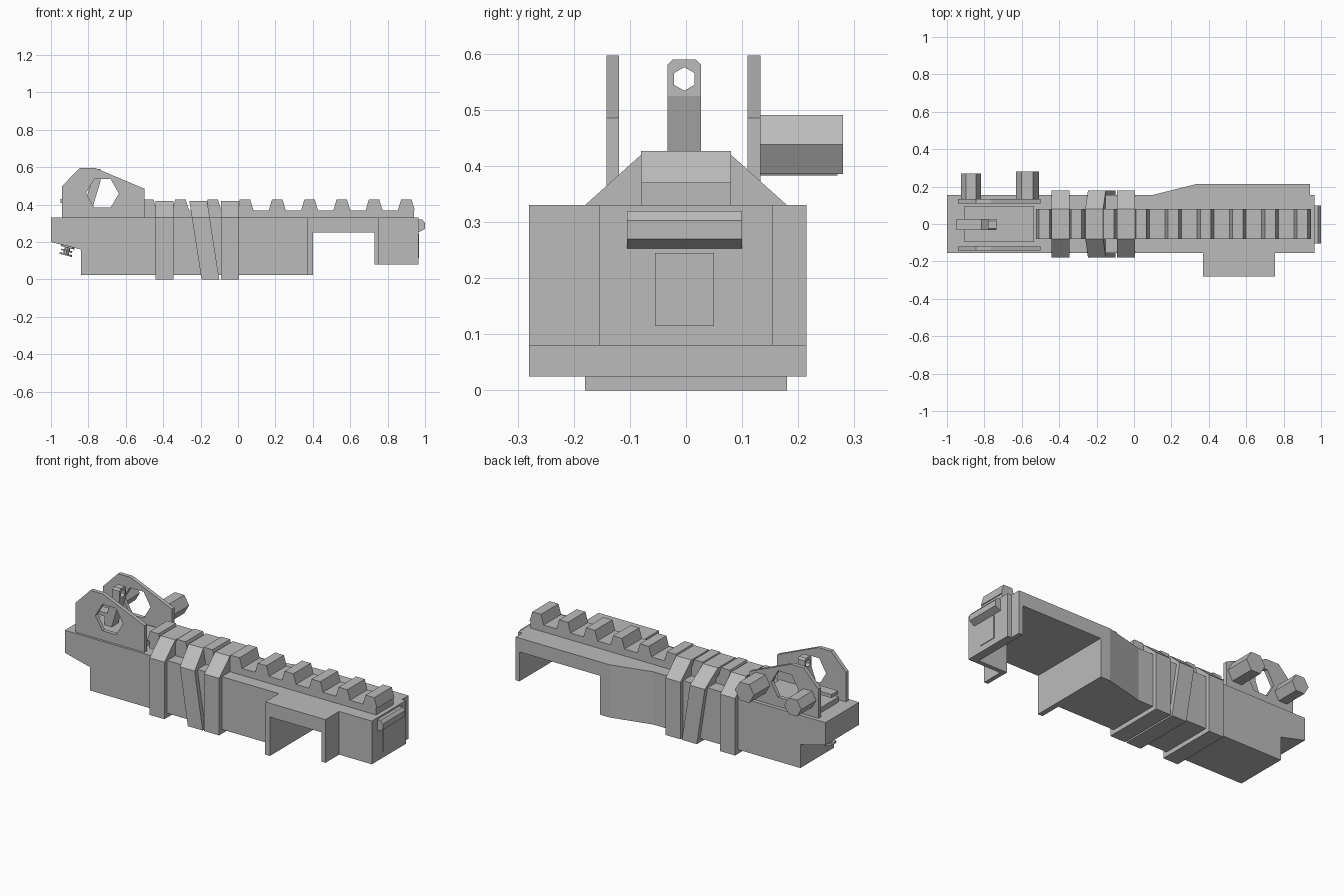
import bpy, bmesh, math
from mathutils import Vector, Matrix

old = bpy.data.objects.get("Cube")
if old:
    bpy.data.objects.remove(old)

grey = bpy.data.materials.new("plain grey")
grey.use_nodes = True
colour = (0.5, 0.5, 0.5, 1)
grey.diffuse_color = colour
grey.node_tree.nodes["Principled BSDF"].inputs["Base Color"].default_value = colour


def prism(name, outline, axis, lo, hi):
    """Extrude a 2D outline along an axis: 'y' takes (x, z), 'z' takes (x, y), 'x' takes (y, z)."""
    place = {"x": lambda a, b, t: (t, a, b),
             "y": lambda a, b, t: (a, t, b),
             "z": lambda a, b, t: (a, b, t)}[axis]
    bm = bmesh.new()
    low = bm.faces.new([bm.verts.new(place(a, b, lo)) for a, b in outline])
    new = bmesh.ops.extrude_face_region(bm, geom=[low])["geom"]
    shift = Vector(place(0, 0, hi - lo))
    bmesh.ops.translate(bm, vec=shift, verts=[v for v in new if isinstance(v, bmesh.types.BMVert)])
    bmesh.ops.recalc_face_normals(bm, faces=bm.faces)
    mesh = bpy.data.meshes.new(name)
    bm.to_mesh(mesh)
    bm.free()
    mesh.materials.append(grey)
    obj = bpy.data.objects.new(name, mesh)
    bpy.context.collection.objects.link(obj)
    return obj


def box(name, x0, x1, y0, y1, z0, z1):
    return prism(name, [(x0, y0), (x1, y0), (x1, y1), (x0, y1)], "z", z0, z1)


def ring(cx, cy, r, sides=6):
    return [(cx + r * math.cos(math.tau * i / sides), cy + r * math.sin(math.tau * i / sides))
            for i in range(sides)]


def cut(obj, outline, axis, lo, hi):
    cutter = prism(obj.name + "_cutter", outline, axis, lo, hi)
    cutter.hide_render = True
    cutter.hide_viewport = True
    mod = obj.modifiers.new("hole", "BOOLEAN")
    mod.operation = "DIFFERENCE"
    mod.solver = "EXACT"
    mod.object = cutter
    bpy.context.view_layer.objects.active = obj
    bpy.ops.object.modifier_apply(modifier=mod.name)
    bpy.data.objects.remove(cutter)


W, TOP, ROOF = 0.155, 0.33, 0.25

# Main body, flaring on the back side and ending in a full-width wall
prism("main_body", [(-0.84, -W), (0.37, -W), (0.37, -0.28), (0.4, -0.28), (0.4, 0.215),
                    (0.34, 0.215), (0.1, W), (-0.84, W)], "z", 0.025, TOP)
prism("rear_overhang", [(-1, TOP), (-1, 0.2), (-0.84, 0.16), (-0.84, TOP)], "y", -W, W)

# Open-bottomed front bay: roof, side bump, walls
prism("bay_roof", [(0.4, -0.28), (0.755, -0.28), (0.755, -W), (0.965, -W), (0.965, W),
                   (0.94, W), (0.94, 0.215), (0.4, 0.215)], "z", ROOF, TOP)
box("bump_leg", 0.73, 0.755, -0.28, -W + 0.025, 0.08, ROOF)
box("bay_side_wall", 0.755, 0.94, -W, -W + 0.025, 0.08, ROOF)
prism("bay_end_wall", [(0.915, -W), (0.965, -W), (0.965, W), (0.94, W), (0.94, 0.215),
                       (0.915, 0.215)], "z", 0.08, ROOF)

# End lip and panel
prism("end_lip", [(0.965, 0.32), (0.985, 0.32), (1, 0.303), (1, 0.27), (0.965, 0.253)],
      "y", -0.105, 0.1)
box("end_panel", 0.965, 0.969, -0.055, 0.05, 0.115, 0.245)

# Toothed top rail
box("rail_base", -0.51, 0.94, -0.08, 0.08, TOP, 0.37)
for i in range(9):
    c = 0.9 - 0.1725 * i
    prism(f"rail_tooth_{i + 1}", [(c - 0.045, 0.37), (c - 0.028, 0.427), (c + 0.028, 0.427),
                                  (c + 0.045, 0.37)], "y", -0.08, 0.08)

# Wrapped bands, the middle one leaning
section = [(-0.18, 0), (0.18, 0), (0.18, TOP), (0.08, 0.42), (-0.08, 0.42), (-0.18, TOP)]
for name, x0, lean in (("rear_band", -0.44, 0), ("leaning_band", -0.195, -0.155),
                       ("front_band", -0.09, 0)):
    band = prism(name, section, "x", x0, x0 + 0.095)
    for v in band.data.vertices:
        v.co.x += lean * v.co.z

# Sight: side plates with hexagonal windows
plate = [(-0.94, TOP), (-0.94, 0.5), (-0.845, 0.597), (-0.765, 0.597), (-0.5, 0.485), (-0.5, TOP)]
for name, y0 in (("front_sight_plate", -0.142), ("back_sight_plate", 0.11)):
    side = prism(name, plate, "y", y0, y0 + 0.023)
    cut(side, ring(-0.725, 0.46, 0.088), "y", y0 - 0.1, y0 + 0.1)
box("sight_base", -0.91, -0.535, -0.095, 0.095, TOP, 0.36)

# Sight: cranked arm with a peep tab
prism("sight_arm", [(-0.95, 0.41), (-0.95, 0.43), (-0.815, 0.43), (-0.78, 0.525), (-0.735, 0.525),
                    (-0.785, 0.36), (-0.83, 0.36), (-0.83, 0.41)], "y", -0.033, 0.027)
tab = prism("peep_tab", [(-0.033, 0.525), (0.027, 0.525), (0.027, 0.58), (0.017, 0.59),
                         (-0.023, 0.59), (-0.033, 0.58)], "x", -0.78, -0.735)
cut(tab, [(b - 0.003, a + 0.555) for a, b in ring(0, 0, 0.021)], "x", -0.9, -0.6)

# Hexagonal adjusting knobs on the back
prism("rear_knob", ring(-0.872, 0.43, 0.054), "y", 0.133, 0.27)
prism("front_knob", ring(-0.57, 0.438, 0.061), "y", 0.133, 0.28)

# Small stacked screw under the overhang
tilt = Matrix.Translation((-0.91, 0, 0.175)) @ Matrix.Rotation(0.25, 4, "Y")
for name, r, lo, hi in (("screw_stem", 0.015, -0.045, 0.02), ("screw_collar", 0.037, -0.006, 0.004),
                        ("screw_ring", 0.03, -0.026, -0.018), ("screw_head", 0.034, -0.048, -0.038)):
    prism(name, ring(0, 0, r, 8), "z", lo, hi).matrix_world = tilt
